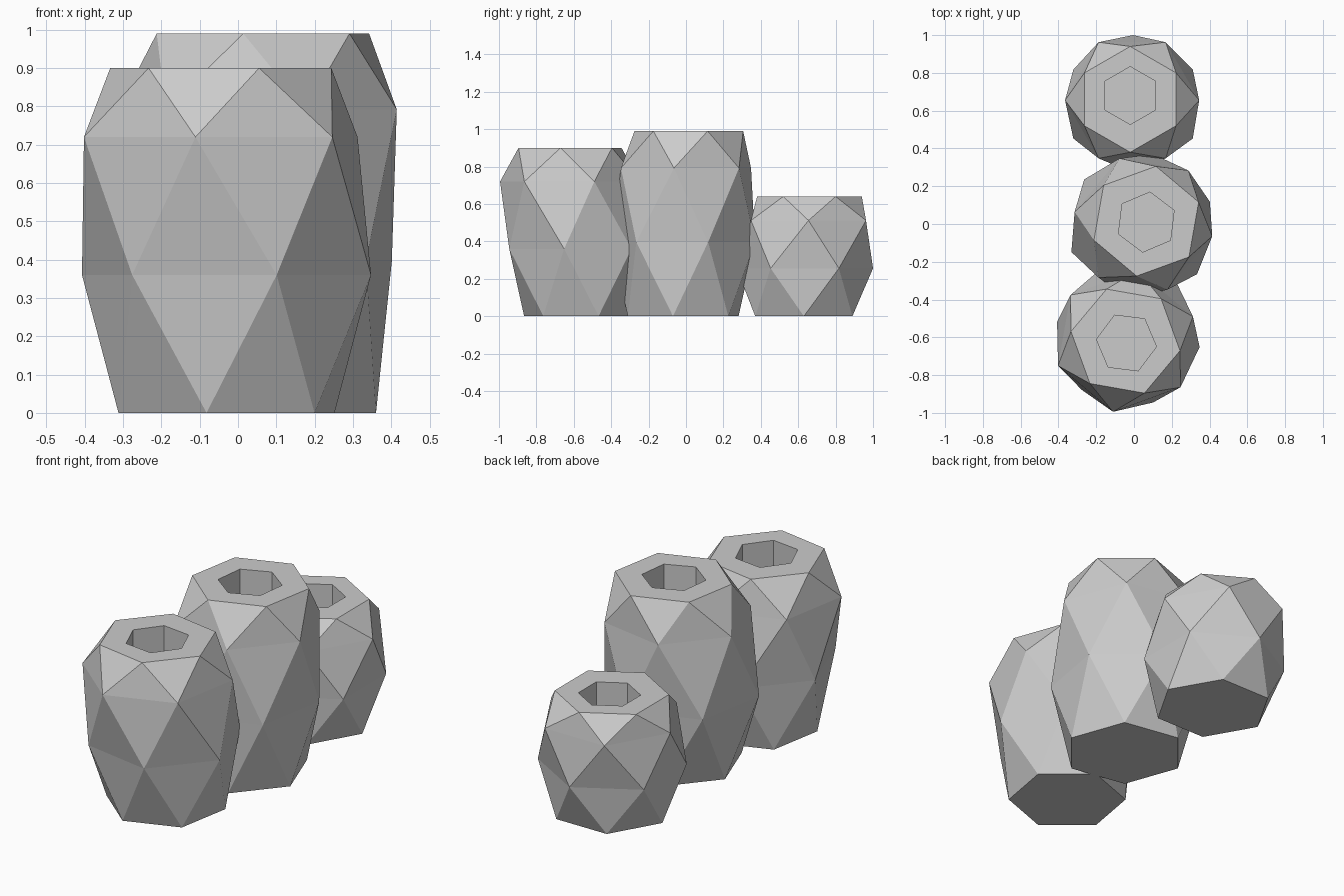
import bpy, bmesh, math

if "Cube" in bpy.data.objects:
    bpy.data.objects.remove(bpy.data.objects["Cube"])

# One flat stone grey for everything
grey = bpy.data.materials.new("stone_grey")
grey.diffuse_color = (0.6, 0.6, 0.6, 1.0)
grey.use_nodes = True
grey.node_tree.nodes["Principled BSDF"].inputs["Base Color"].default_value = grey.diffuse_color

SIDES = 6
LEVELS = (0.0, 0.4, 0.8, 1.0)   # ring heights as a share of the total height
HOLE_DEPTH = 0.25


def hexagon(bm, x, y, z, radius, degrees):
    verts = []
    for k in range(SIDES):
        a = math.radians(degrees + k * 360 / SIDES)
        verts.append(bm.verts.new((x + radius * math.cos(a), y + radius * math.sin(a), z)))
    return verts


def faceted_vase(name, height, start, rings, hole):
    """Stack of hexagons, each turned 30 degrees, with a hexagonal well in the top."""
    bm = bmesh.new()
    stack = [hexagon(bm, x, y, height * lv, r, start + 30 * i)
             for i, (lv, (x, y, r)) in enumerate(zip(LEVELS, rings))]

    # Base
    bm.faces.new(stack[0][::-1])

    # Triangulated body
    for low, up in zip(stack, stack[1:]):
        for k in range(SIDES):
            n = (k + 1) % SIDES
            bm.faces.new((low[k], low[n], up[k]))
            bm.faces.new((low[n], up[n], up[k]))

    # Flat rim, well walls and well floor
    hx, hy, hr, turn = hole
    mouth = hexagon(bm, hx, hy, height, hr, start + 90 + turn)
    floor = hexagon(bm, hx, hy, height - HOLE_DEPTH, hr, start + 90 + turn)
    for outer, inner in ((stack[-1], mouth), (mouth, floor)):
        for k in range(SIDES):
            n = (k + 1) % SIDES
            bm.faces.new((outer[k], outer[n], inner[n], inner[k]))
    bm.faces.new(floor)

    bmesh.ops.recalc_face_normals(bm, faces=bm.faces)
    mesh = bpy.data.meshes.new(name)
    bm.to_mesh(mesh)
    bm.free()
    mesh.materials.append(grey)
    bpy.context.collection.objects.link(bpy.data.objects.new(name, mesh))


# Rings are (centre x, centre y, radius) from the base up; each vase leans slightly
faceted_vase("front_vase", 0.90, 20,
             [(-0.03, -0.57, 0.30), (-0.03, -0.585, 0.383),
              (-0.045, -0.62, 0.38), (-0.045, -0.62, 0.293)],
             (-0.04, -0.63, 0.16, 3))
faceted_vase("middle_vase", 0.99, -10,
             [(0.05, -0.015, 0.315), (0.035, -0.015, 0.39),
              (0.05, 0.0, 0.37), (0.065, 0.015, 0.295)],
             (0.065, 0.01, 0.16, 3))
faceted_vase("back_vase", 0.64, 0,
             [(0.0, 0.63, 0.30), (-0.005, 0.635, 0.365),
              (-0.01, 0.655, 0.355), (-0.02, 0.66, 0.28)],
             (-0.02, 0.68, 0.153, 0))
